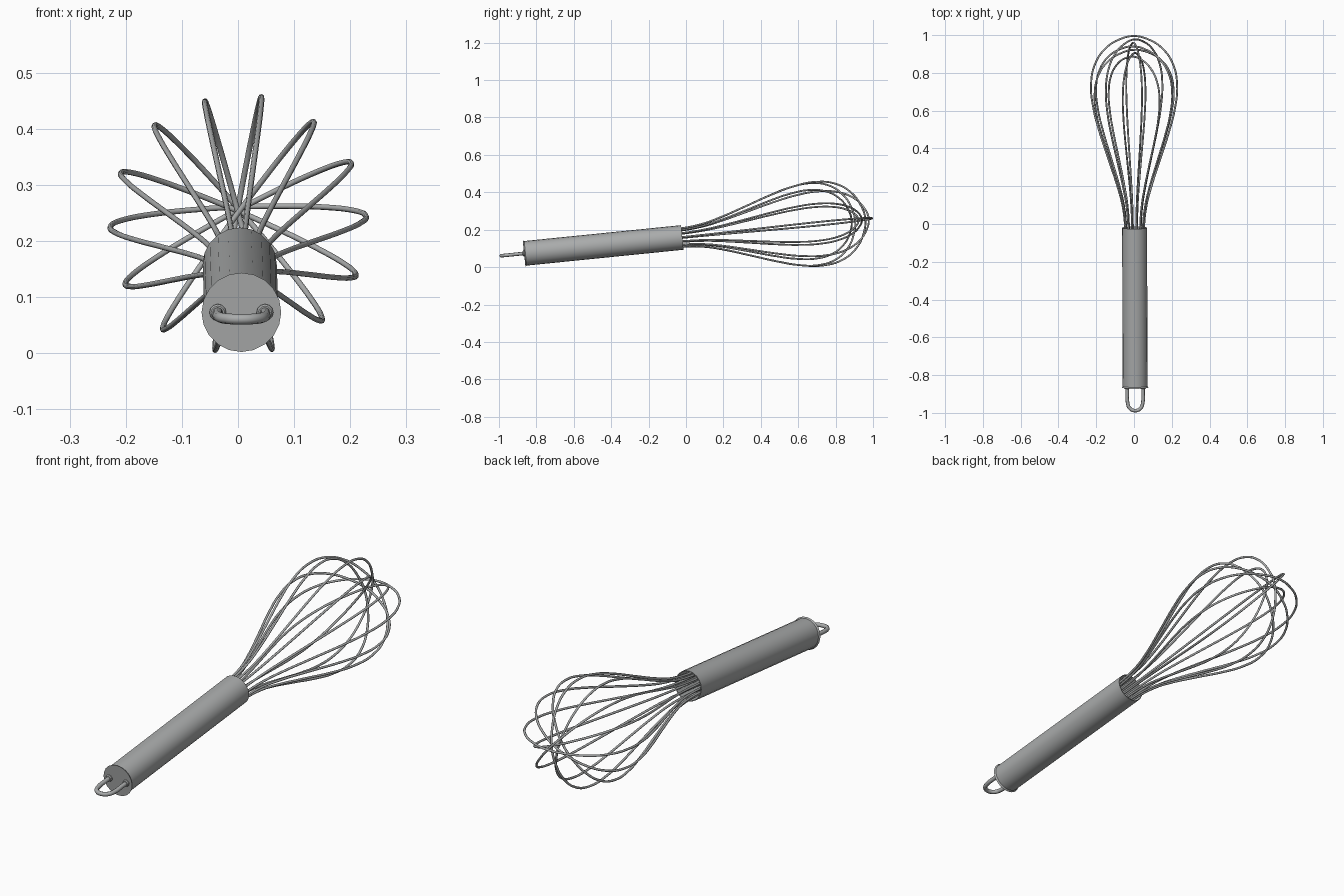
import bpy
import bmesh
import math
from mathutils import Matrix, Vector

cube = bpy.data.objects.get("Cube")
if cube:
    bpy.data.objects.remove(cube, do_unlink=True)

steel = bpy.data.materials.new("brushed_steel")
steel.use_nodes = True
GREY = (0.4, 0.41, 0.41, 1.0)
steel.diffuse_color = GREY
steel.node_tree.nodes["Principled BSDF"].inputs["Base Color"].default_value = GREY

# Everything is built along +y, then tilted so the whisk end rises
TILT = (Matrix.Translation((0.003, 0, 0.1605))
        @ Matrix.Rotation(0.0035, 4, 'Z')
        @ Matrix.Rotation(math.atan(0.101), 4, 'X'))


def select_only(obj):
    bpy.ops.object.select_all(action='DESELECT')
    obj.select_set(True)
    bpy.context.view_layer.objects.active = obj


def lathe(name, profile, sides, base=Matrix()):
    """Revolve (radius, y) points about the y axis."""
    bm = bmesh.new()
    verts = [bm.verts.new((r, y, 0)) for r, y in profile]
    edges = [bm.edges.new(pair) for pair in zip(verts, verts[1:])]
    bmesh.ops.spin(bm, geom=verts + edges, cent=(0, 0, 0), axis=(0, 1, 0),
                   angle=math.tau, steps=sides, use_merge=False)
    bmesh.ops.remove_doubles(bm, verts=bm.verts, dist=1e-5)
    bmesh.ops.recalc_face_normals(bm, faces=bm.faces)
    mesh = bpy.data.meshes.new(name)
    bm.to_mesh(mesh)
    bm.free()
    mesh.materials.append(steel)
    obj = bpy.data.objects.new(name, mesh)
    bpy.context.collection.objects.link(obj)
    obj.matrix_world = TILT @ base
    select_only(obj)
    bpy.ops.object.shade_smooth_by_angle(angle=math.radians(31))
    return obj


def tube(name, points, radius, roll=0.0):
    """Round wire through the points, rolled about the y axis."""
    curve = bpy.data.curves.new(name, 'CURVE')
    curve.dimensions = '3D'
    curve.bevel_depth = radius
    curve.bevel_resolution = 2
    curve.resolution_u = 8
    curve.use_fill_caps = True
    spline = curve.splines.new('BEZIER')
    spline.bezier_points.add(len(points) - 1)
    for bp, co in zip(spline.bezier_points, points):
        bp.co = Vector(co)
        bp.handle_left_type = bp.handle_right_type = 'AUTO'
    curve.materials.append(steel)
    obj = bpy.data.objects.new(name, curve)
    bpy.context.collection.objects.link(obj)
    obj.matrix_world = TILT @ Matrix.Rotation(roll, 4, 'Y')
    select_only(obj)
    bpy.ops.object.convert(target='MESH')
    return obj


def mirrored(half):
    """Half outline of (x, y) ending on the axis, mirrored into a loop."""
    return [(x, y, 0) for x, y in half] + [(-x, y, 0) for x, y in half[-2::-1]]


# Handle: hollow tube, closed with a slightly wider cap at the front
lathe("handle", [(0, -0.87), (0.071, -0.87), (0.066, -0.863),
                 (0.066, -0.02), (0.063, -0.02), (0.063, -0.84), (0, -0.84)], 20)

# Hanging loop and the small collars where it enters the cap
tube("hanging_loop", mirrored([(0.042, -0.85), (0.042, -0.9), (0.041, -0.945),
                               (0.029, -0.98), (0, -0.993)]), 0.0095)
for side, word in ((1, "left"), (-1, "right")):
    lathe(word + "_loop_collar",
          [(0, -0.878), (0.012, -0.878), (0.015, -0.874), (0.015, -0.865)],
          12, Matrix.Translation((0.042 * side, 0, 0)))

# Balloon wires: seven loops fanned about the axis, each nested in the last
BELLY = [(0.05, -0.2), (0.05, -0.02), (0.064, 0.1), (0.09, 0.2), (0.132, 0.33),
         (0.187, 0.5), (0.215, 0.61), (0.228, 0.74), (0.207, 0.85),
         (0.15, 0.935), (0.075, 0.983), (0, 1.0)]
WIRES = 7
for i in range(WIRES):
    reach = 1.0 - 0.0183 * i
    half = [(x, y * (1 + (reach - 1) * max(y, 0))) for x, y in BELLY]
    angle = math.radians(2.4) - 2 * i * math.pi / WIRES
    tube("whisk_wire_%d" % (i + 1), mirrored(half), 0.005, -angle)
